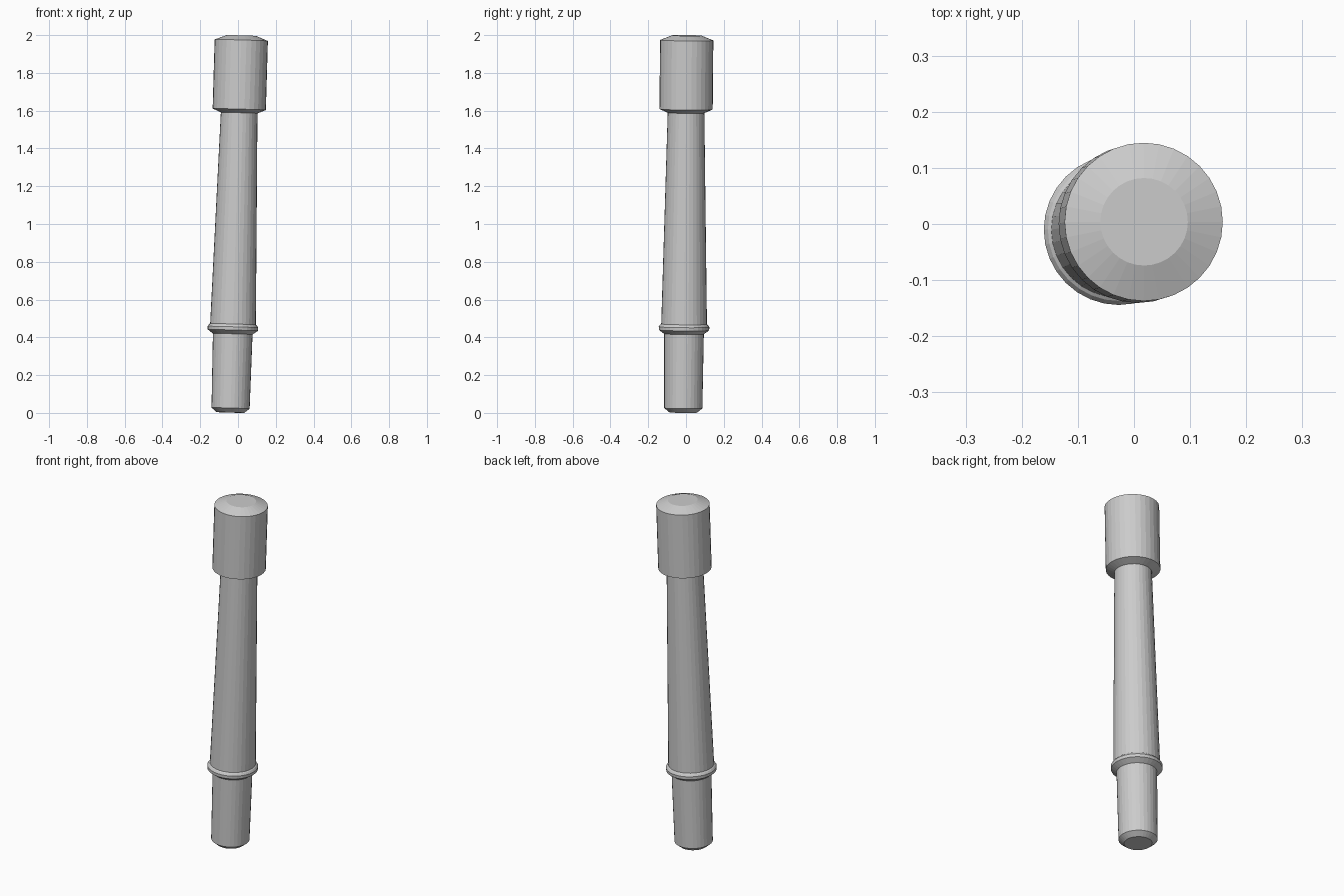
import bpy, bmesh
from math import cos, sin, tau
from mathutils import Vector, Matrix

if "Cube" in bpy.data.objects:
    bpy.data.objects.remove(bpy.data.objects["Cube"])

SIDES = 32
BASE = Vector((-0.040, -0.0145, 0.002))
TOP = Vector((0.018, 0.004, 1.998))
AXIS = TOP - BASE
TILT = Matrix.Translation(BASE) @ Vector((0, 0, 1)).rotation_difference(AXIS).to_matrix().to_4x4()


def lathe(name, profile, cap_start=False, cap_end=False):
    """Revolve (radius, height) points about the leaning axis."""
    bm = bmesh.new()
    rings = [[bm.verts.new((r * cos(tau * i / SIDES), r * sin(tau * i / SIDES), h))
              for i in range(SIDES)] for r, h in profile]
    for a, b in zip(rings, rings[1:]):
        for i in range(SIDES):
            j = (i + 1) % SIDES
            bm.faces.new((a[i], a[j], b[j], b[i]))
    if cap_start:
        bm.faces.new(rings[0][::-1])
    if cap_end:
        bm.faces.new(rings[-1])
    bm.transform(TILT)
    mesh = bpy.data.meshes.new(name)
    bm.to_mesh(mesh)
    bm.free()
    obj = bpy.data.objects.new(name, mesh)
    bpy.context.collection.objects.link(obj)
    return obj


# Lower grip with bevelled end
lathe("lower_grip", [(0.073, 0.0), (0.101, 0.023), (0.105, 0.416)], cap_start=True)

# Raised collar between grip and shaft
lathe("collar", [(0.105, 0.416), (0.133, 0.436), (0.134, 0.453),
                 (0.127, 0.464), (0.121, 0.468)])

# Tapered main shaft
lathe("shaft", [(0.121, 0.468), (0.097, 1.587)])

# Wide head, bevelled at both ends
lathe("head", [(0.097, 1.587), (0.141, 1.606), (0.141, 1.972),
               (0.078, AXIS.length)], cap_end=True)
